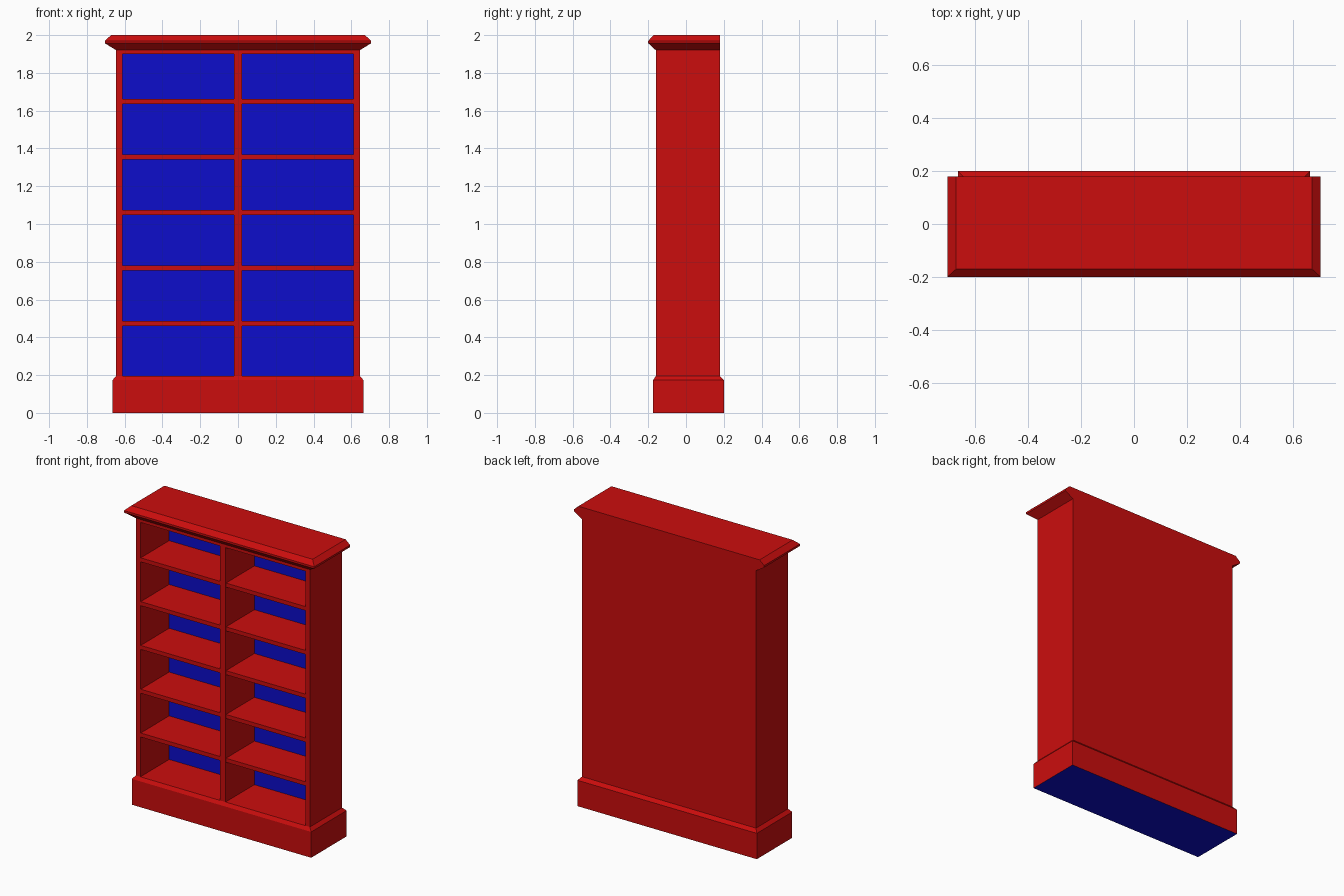
import bpy
import bmesh

cube = bpy.data.objects.get("Cube")
if cube:
    bpy.data.objects.remove(cube, do_unlink=True)


def material(name, colour):
    mat = bpy.data.materials.new(name)
    mat.use_nodes = True
    mat.diffuse_color = colour
    mat.node_tree.nodes["Principled BSDF"].inputs["Base Color"].default_value = colour
    return mat


RED = material("red_paint", (0.6, 0.004, 0.004, 1))
BLUE = material("blue_paint", (0.004, 0.004, 0.6, 1))


def stack(name, levels, blue_side=None):
    """Solid through rectangles (z, half width or x range, front y, back y).
    blue_side picks the one outward direction painted blue."""
    bm = bmesh.new()
    rings = []
    for z, (x0, x1), y0, y1 in levels:
        corners = ((x0, y0), (x1, y0), (x1, y1), (x0, y1))
        rings.append([bm.verts.new((x, y, z)) for x, y in corners])
    bm.faces.new(rings[0][::-1])
    bm.faces.new(rings[-1])
    for low, high in zip(rings, rings[1:]):
        for i in range(4):
            j = (i + 1) % 4
            bm.faces.new((low[i], low[j], high[j], high[i]))
    bm.normal_update()
    for face in bm.faces:
        if blue_side:
            axis, sign = blue_side
            face.material_index = int(face.normal[axis] * sign > 0.9)
    mesh = bpy.data.meshes.new(name)
    bm.to_mesh(mesh)
    bm.free()
    mesh.materials.append(RED)
    mesh.materials.append(BLUE)
    obj = bpy.data.objects.new(name, mesh)
    bpy.context.collection.objects.link(obj)
    return obj


def box(name, xs, ys, zs, blue_side=None):
    return stack(name, [(z, xs, *ys) for z in zs], blue_side)


def wide(half):
    return (-half, half)


FRONT, BACK, PANEL = -0.16, 0.18, 0.145
FLOOR, CEILING, TOP = 0.195, 1.9, 1.92
HALF, INNER, POST = 0.645, 0.612, 0.02

# Plinth with a chamfered top edge and blue underside
stack("plinth", [(0, wide(0.665), -0.175, 0.2),
                 (0.173, wide(0.665), -0.175, 0.2),
                 (FLOOR, wide(HALF), FRONT, BACK)], blue_side=(2, -1))

# Cornice, flush at the back
stack("cornice", [(TOP, wide(HALF), FRONT, BACK),
                  (1.957, wide(0.705), -0.2, BACK),
                  (1.97, wide(0.705), -0.2, BACK),
                  (2, wide(0.672), -0.17, BACK)])

# Carcass
for side, sign in (("left", 1), ("right", -1)):
    xs = sorted((sign * INNER, sign * HALF))
    box(side + "_side", xs, (FRONT, BACK), (FLOOR, TOP))
box("back_panel", wide(INNER), (PANEL, BACK), (FLOOR, TOP), blue_side=(1, -1))
box("top_rail", wide(INNER), (FRONT, PANEL), (CEILING, TOP))
box("divider", wide(POST), (FRONT, PANEL), (FLOOR, CEILING))

# Five shelves on each side of the divider
for i in range(5):
    z = 0.46 + 0.2935 * i
    for side, sign in (("left", 1), ("right", -1)):
        xs = sorted((sign * POST, sign * INNER))
        box(f"{side}_shelf_{i + 1}", xs, (FRONT + 0.004, PANEL), (z, z + 0.027))
